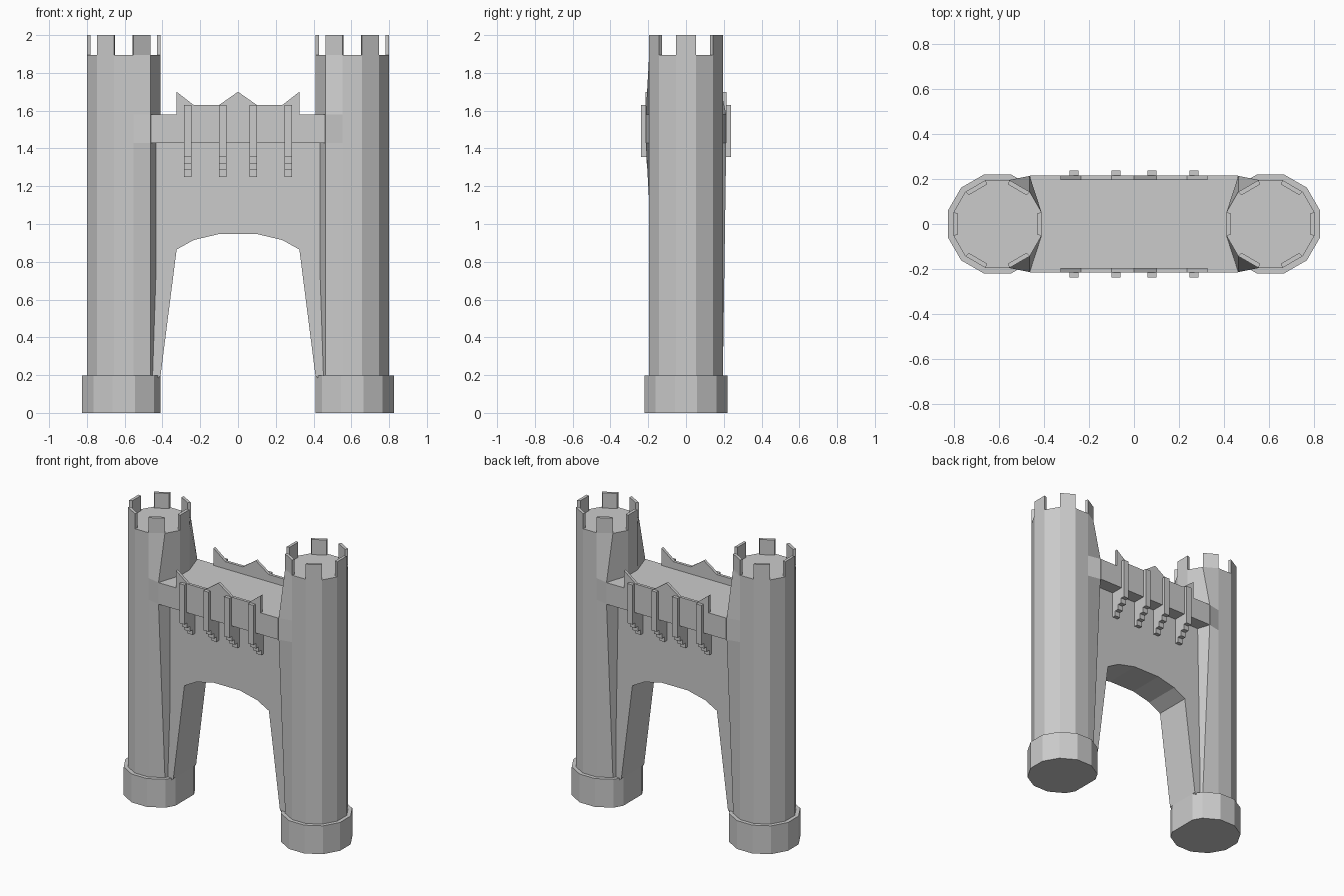
import bpy, bmesh
from math import sin, cos, radians, pi

if "Cube" in bpy.data.objects:
    bpy.data.objects.remove(bpy.data.objects["Cube"])

CX = 0.605  # tower centre


def finish(name, bm):
    bmesh.ops.recalc_face_normals(bm, faces=bm.faces)
    me = bpy.data.meshes.new(name)
    bm.to_mesh(me)
    bm.free()
    ob = bpy.data.objects.new(name, me)
    bpy.context.collection.objects.link(ob)
    return ob


def extrude_xz(name, pts, y0, y1):
    """Solid from an (x, z) profile between two depths."""
    bm = bmesh.new()
    a = [bm.verts.new((x, y0, z)) for x, z in pts]
    b = [bm.verts.new((x, y1, z)) for x, z in pts]
    bm.faces.new(a)
    bm.faces.new(b[::-1])
    n = len(pts)
    for i in range(n):
        bm.faces.new((a[i], b[i], b[(i + 1) % n], a[(i + 1) % n]))
    return finish(name, bm)


def extrude_yz(name, pts, x0, x1, s):
    """Solid from a (y, z) profile between two x values, s flips front/back."""
    bm = bmesh.new()
    a = [bm.verts.new((x0, s * y, z)) for y, z in pts]
    b = [bm.verts.new((x1, s * y, z)) for y, z in pts]
    bm.faces.new(a)
    bm.faces.new(b[::-1])
    n = len(pts)
    for i in range(n):
        bm.faces.new((a[i], b[i], b[(i + 1) % n], a[(i + 1) % n]))
    return finish(name, bm)


def loft(name, rings):
    bm = bmesh.new()
    vs = [[bm.verts.new(p) for p in r] for r in rings]
    n = len(rings[0])
    for r0, r1 in zip(vs, vs[1:]):
        for i in range(n):
            bm.faces.new((r0[i], r0[(i + 1) % n], r1[(i + 1) % n], r1[i]))
    bm.faces.new(vs[0][::-1])
    bm.faces.new(vs[-1])
    return finish(name, bm)


def ring(side, apothem, z, corner_y=None):
    """12-sided ring; the two inner corners can be pulled out to the bridge."""
    r = apothem / cos(pi / 12)
    pts = []
    for i in range(12):
        a = radians(15 + 30 * i)
        x, y = r * cos(a), r * sin(a)
        if corner_y and i in (4, 7):
            y = corner_y if y > 0 else -corner_y
        pts.append((side * (CX + x), y, z))
    return pts


for side, tag in ((-1, "left"), (1, "right")):
    # tower shaft, swelling where it meets the bridge
    loft(f"tower_{tag}", [ring(side, 0.195, 0.1), ring(side, 0.195, 0.2),
                          ring(side, 0.195, 1.43, 0.213),
                          ring(side, 0.195, 1.58, 0.213),
                          ring(side, 0.195, 1.895)])
    # plinth, cut flat on the passage side
    base = loft(f"plinth_{tag}", [ring(side, 0.22, 0), ring(side, 0.22, 0.197)])
    bm = bmesh.new()
    bm.from_mesh(base.data)
    cut = bmesh.ops.bisect_plane(bm, geom=bm.verts[:] + bm.edges[:] + bm.faces[:],
                                 plane_co=(side * 0.41, 0, 0),
                                 plane_no=(-side, 0, 0), clear_outer=True)
    bmesh.ops.holes_fill(bm, edges=[e for e in bm.edges if e.is_boundary])
    bmesh.ops.recalc_face_normals(bm, faces=bm.faces)
    bm.to_mesh(base.data)
    bm.free()
    # battlements on every other face
    outer, inner = ring(side, 0.195, 1.885), ring(side, 0.175, 1.885)
    for k in range(6):
        i, j = (2 * k + 11) % 12, 2 * k
        foot = [outer[i], outer[j], inner[j], inner[i]]
        loft(f"tower_merlon_{tag}_{k}", [foot, [(x, y, 2.0) for x, y, _ in foot]])

# arched wall between the towers
half = [(0.46, 0.15), (0.41, 0.197), (0.325, 0.865), (0.235, 0.915), (0.10, 0.947)]
arch = [(0.46, 1.45)] + half + [(-x, z) for x, z in half[::-1]] + [(-0.46, 1.45)]
extrude_xz("arch_wall", arch, -0.125, 0.125)

# walkway
extrude_xz("walkway", [(-0.46, 1.43), (0.46, 1.43), (0.46, 1.58), (-0.46, 1.58)],
           -0.215, 0.215)

# zigzag parapets and stepped corbels on both sides
zig = [(-0.325, 1.57), (-0.325, 1.70), (-0.235, 1.63), (-0.10, 1.63), (0, 1.70),
       (0.10, 1.63), (0.235, 1.63), (0.325, 1.70), (0.325, 1.57)]
steps = [(0.21, 1.63), (0.238, 1.63), (0.238, 1.355), (0.21, 1.355), (0.21, 1.32),
         (0.18, 1.32), (0.18, 1.285), (0.15, 1.285), (0.15, 1.25), (0.12, 1.25),
         (0.12, 1.44), (0.21, 1.44)]
for s, tag in ((-1, "front"), (1, "back")):
    extrude_xz(f"parapet_{tag}", zig, s * 0.195, s * 0.215)
    for k, x in enumerate((-0.265, -0.08, 0.08, 0.265)):
        extrude_yz(f"corbel_{tag}_{k}", steps, x - 0.02, x + 0.02, s)
